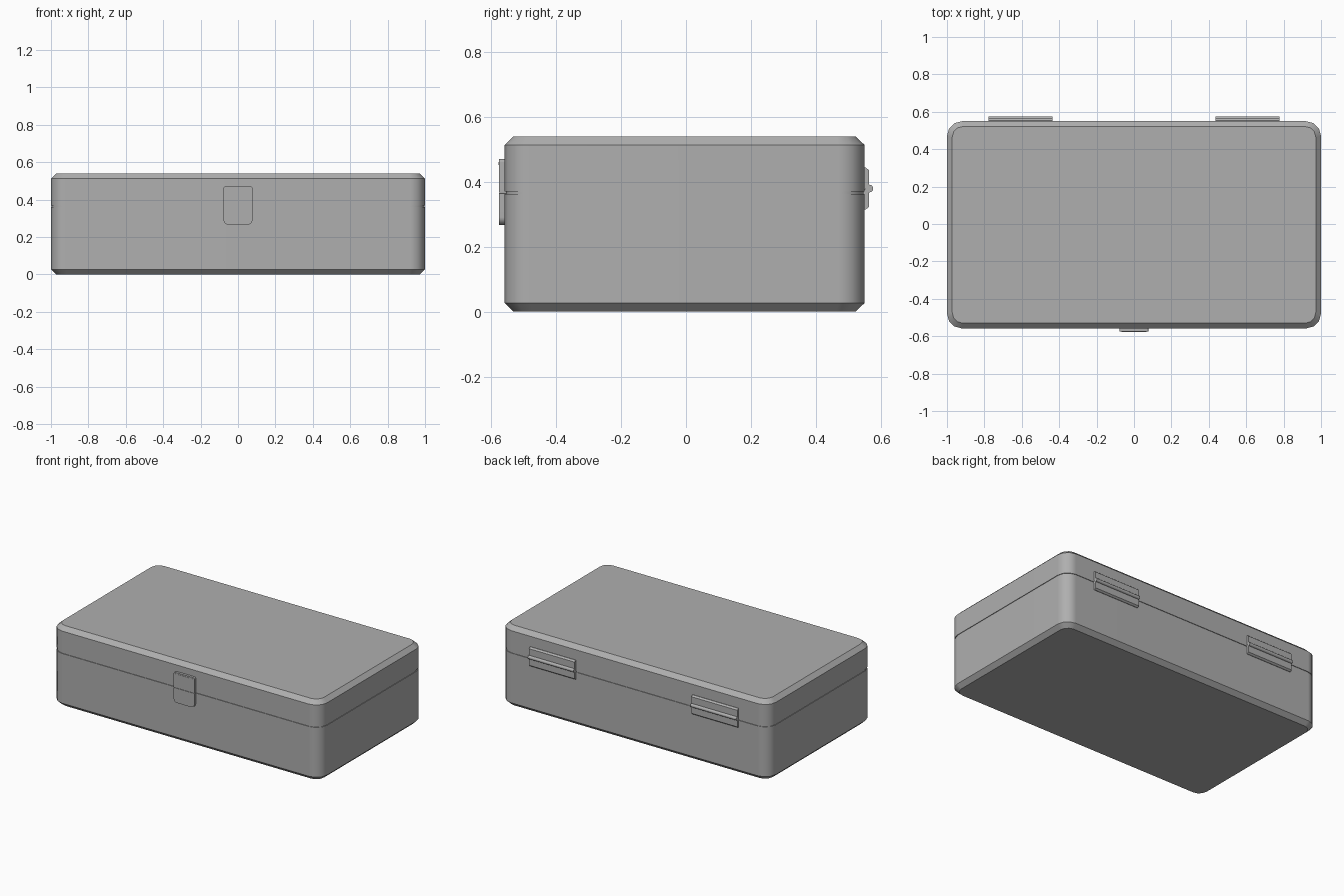
import bpy, bmesh, math
from mathutils import Vector

if "Cube" in bpy.data.objects:
    bpy.data.objects.remove(bpy.data.objects["Cube"])

Y0 = -0.0045         # case centre, so that latch and hinges balance
HX, HY = 1.0, 0.554  # half sizes of the case
BACK, FRONT = Y0 + HY, Y0 - HY
SEAM = 0.366

grey = bpy.data.materials.new("dark_grey")
grey.diffuse_color = (0.43, 0.43, 0.43, 1)
grey.use_nodes = True
grey.node_tree.nodes["Principled BSDF"].inputs["Base Color"].default_value = grey.diffuse_color


def rounded_rect(hx, hy, radii, seg):
    """2D outline; radii go counter-clockwise from the +x +y corner."""
    pts = []
    for i, (sx, sy) in enumerate([(1, 1), (-1, 1), (-1, -1), (1, -1)]):
        r = radii[i]
        for k in range(seg + 1):
            a = math.pi / 2 * (i + k / seg)
            pts.append((sx * (hx - r) + r * math.cos(a), sy * (hy - r) + r * math.sin(a)))
    return pts


def loft(name, rings):
    """Skin a stack of equal-length rings and cap both ends."""
    bm = bmesh.new()
    vs = [[bm.verts.new(Vector(p)) for p in ring] for ring in rings]
    n = len(vs[0])
    for a, b in zip(vs, vs[1:]):
        for i in range(n):
            j = (i + 1) % n
            bm.faces.new((a[i], a[j], b[j], b[i]))
    bm.faces.new(vs[0][::-1])
    bm.faces.new(vs[-1])
    bmesh.ops.recalc_face_normals(bm, faces=bm.faces[:])
    me = bpy.data.meshes.new(name)
    bm.to_mesh(me)
    bm.free()
    me.materials.append(grey)
    ob = bpy.data.objects.new(name, me)
    bpy.context.collection.objects.link(ob)
    bpy.ops.object.select_all(action='DESELECT')
    ob.select_set(True)
    bpy.context.view_layer.objects.active = ob
    bpy.ops.object.shade_smooth_by_angle(angle=math.radians(32))
    # Large faces keep flat shading, only the corners blend
    wn = ob.modifiers.new("flat_sides", 'WEIGHTED_NORMAL')
    wn.keep_sharp = True
    return ob


def shell(name, levels):
    """Rounded box from (z, inset) levels."""
    rings = []
    for z, d in levels:
        outline = rounded_rect(HX - d, HY - d, [0.08 - 0.8 * d] * 4, 3)
        rings.append([(x, y + Y0, z) for x, y in outline])
    return loft(name, rings)


def plate(name, z0, z1, hx, radii, levels, seg=4):
    """Upright plate from (y, inset) levels."""
    cz, hz = (z0 + z1) / 2, (z1 - z0) / 2
    rings = []
    for y, d in levels:
        outline = rounded_rect(hx - d, hz - d, [max(r - d, 0.0005) for r in radii], seg)
        rings.append([(x, y, cz + z) for x, z in outline])
    return loft(name, rings)


def x_profile(name, x0, x1, pts):
    """Extrude a (y, z) profile along x."""
    return loft(name, [[(x, y, z) for y, z in pts] for x in (x0, x1)])


# Case halves with a fine recessed seam between them
shell("case_base", [(0, 0.028), (0.027, 0), (SEAM - 0.004, 0)])
shell("case_lid", [(SEAM + 0.004, 0), (0.513, 0), (0.54, 0.028)])
shell("seam_core", [(SEAM - 0.005, 0.004), (SEAM + 0.005, 0.004)])

# Front latch: upper and lower halves, plus the finger ridge at the top
body = [(FRONT + 0.004, 0), (FRONT - 0.0165, 0)]
plate("latch_upper", SEAM + 0.001, 0.47, 0.077, [0.01, 0.01, 0.001, 0.001], body)
plate("latch_lower", 0.267, SEAM - 0.001, 0.077, [0.001, 0.001, 0.024, 0.024], body)
plate("latch_ridge", 0.451, 0.461, 0.068, [0.002] * 4,
      [(FRONT - 0.012, 0), (FRONT - 0.018, 0)], 1)

# Back hinges: two leaves and a barrel each
HZ = 0.379
for side, label in ((-1, "left"), (1, "right")):
    x0, x1 = sorted((side * 0.435, side * 0.777))
    for s, leaf in ((1, "upper"), (-1, "lower")):
        x_profile(f"hinge_{leaf}_leaf_{label}", x0, x1,
                  [(BACK - 0.004, HZ + s * 0.001), (BACK + 0.014, HZ + s * 0.001),
                   (BACK + 0.014, HZ + s * 0.056), (BACK + 0.003, HZ + s * 0.065),
                   (BACK - 0.004, HZ + s * 0.065)])
    barrel = [(BACK + 0.0145 + 0.012 * math.cos(a), HZ + 0.012 * math.sin(a))
              for a in (2 * math.pi * k / 12 for k in range(12))]
    x_profile(f"hinge_barrel_{label}", x0, x1, barrel)
